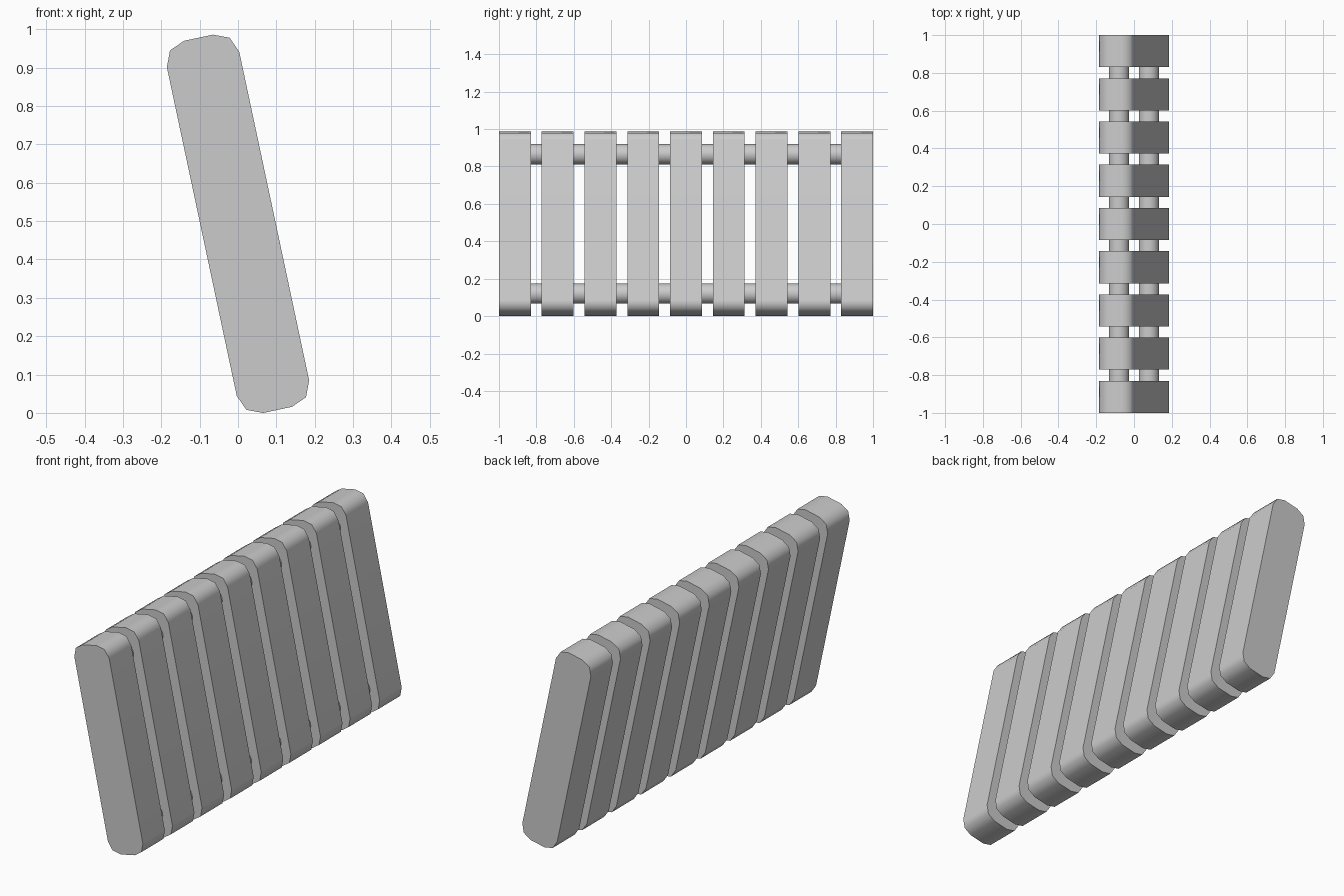
import bpy, bmesh, math
from mathutils import Matrix

if "Cube" in bpy.data.objects:
    bpy.data.objects.remove(bpy.data.objects["Cube"])

TILT = math.radians(-12)
CENTRE_Z = 0.493
SLATS, SLAT_W = 9, 0.17
PITCH = (2 - SLAT_W) / (SLATS - 1)
PLACE = Matrix.Translation((0, 0, CENTRE_Z)) @ Matrix.Rotation(TILT, 4, 'Y')


def finish(bm, name, angle):
    mesh = bpy.data.meshes.new(name)
    bm.transform(PLACE)
    bm.to_mesh(mesh)
    bm.free()
    obj = bpy.data.objects.new(name, mesh)
    bpy.context.collection.objects.link(obj)
    bpy.ops.object.select_all(action='DESELECT')
    obj.select_set(True)
    bpy.context.view_layer.objects.active = obj
    bpy.ops.object.shade_smooth_by_angle(angle=math.radians(angle))
    return obj


# Leaning slats: boxes with the four long corners rounded in two steps
def slat(index):
    bm = bmesh.new()
    bmesh.ops.create_cube(bm, size=1)
    bmesh.ops.scale(bm, verts=bm.verts, vec=(0.193, SLAT_W, 0.992))
    corners = [e for e in bm.edges
               if abs(e.verts[0].co.y - e.verts[1].co.y) > 0.01]
    bmesh.ops.bevel(bm, geom=corners, offset=0.058, segments=2,
                    profile=0.5, affect='EDGES')
    y = -1 + SLAT_W / 2 + index * PITCH
    bmesh.ops.translate(bm, verts=bm.verts, vec=(0, y, 0))
    obj = finish(bm, f"slat_{index + 1}", 50)
    # Keep the broad faces flat while the rounded ends shade smoothly
    mod = obj.modifiers.new("flat_sides", 'WEIGHTED_NORMAL')
    mod.keep_sharp = True


# Round rods joining the slats near the top and bottom
def rod(name, along):
    bm = bmesh.new()
    bmesh.ops.create_cone(bm, cap_ends=True, segments=32, radius1=0.054,
                          radius2=0.054, depth=1.84,
                          matrix=Matrix.Translation((0, 0, along))
                          @ Matrix.Rotation(math.pi / 2, 4, 'X'))
    finish(bm, name, 40)


for i in range(SLATS):
    slat(i)
rod("upper_rod", 0.381)
rod("lower_rod", -0.381)
